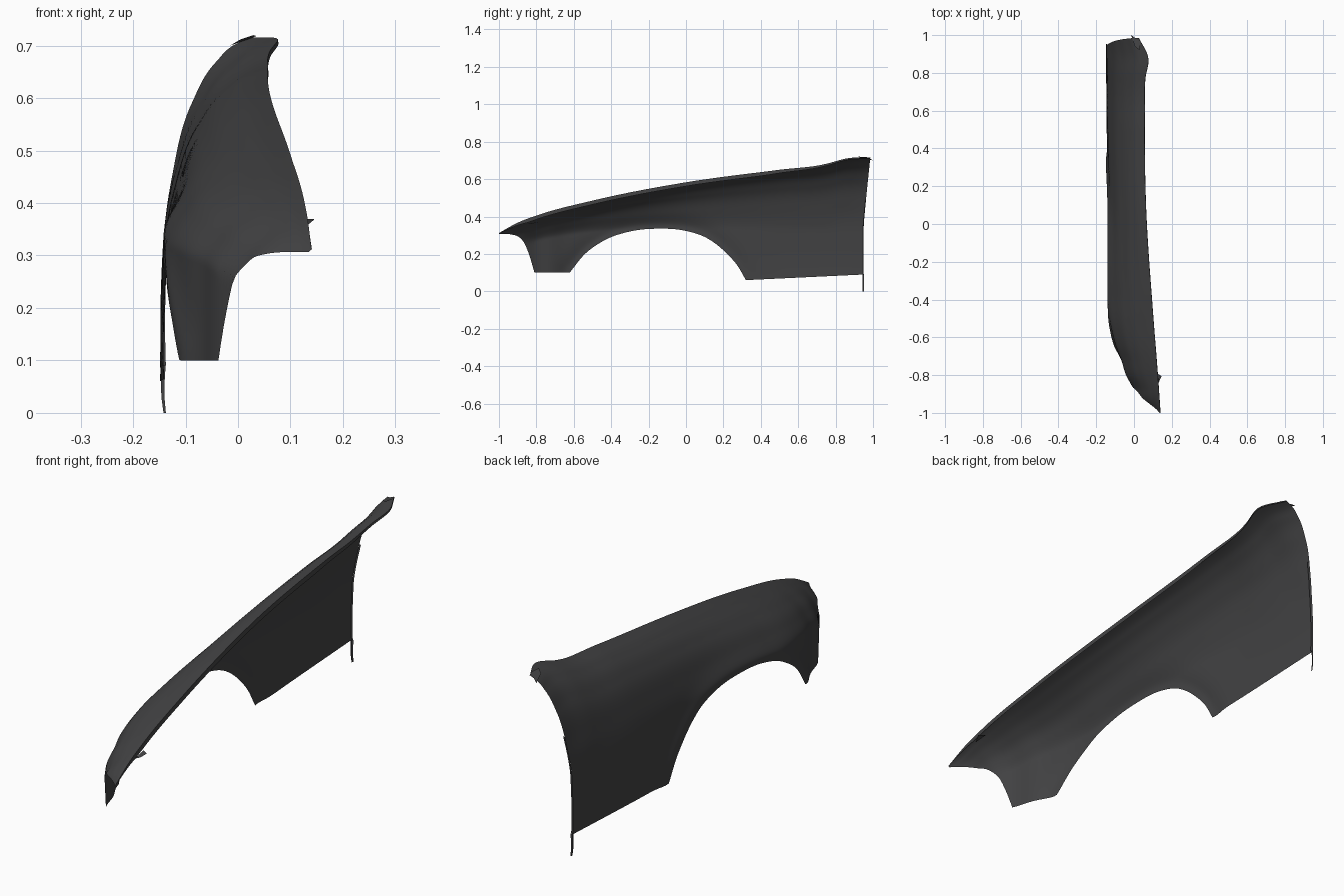
import bpy, bmesh, math
from mathutils import Vector

if "Cube" in bpy.data.objects:
    bpy.data.objects.remove(bpy.data.objects["Cube"])

dark = bpy.data.materials.new("dark_grey")
dark.diffuse_color = (0.055, 0.055, 0.057, 1)
dark.use_nodes = True
dark.node_tree.nodes["Principled BSDF"].inputs["Base Color"].default_value = dark.diffuse_color


def curve(pts):
    """Smooth interpolation through (y, value) points."""
    n = len(pts)
    h = [pts[i+1][0]-pts[i][0] for i in range(n-1)]
    s = [(pts[i+1][1]-pts[i][1]) / h[i] for i in range(n-1)]
    m = [s[0]] + [(s[i-1]*h[i]+s[i]*h[i-1])/(h[i]+h[i-1]) for i in range(1, n-1)] + [s[-1]]

    def f(y):
        y = min(max(y, pts[0][0]), pts[-1][0])
        i = 0
        while i < n-2 and y > pts[i+1][0]:
            i += 1
        d = h[i]
        t = (y-pts[i][0])/d
        return ((2*t**3-3*t*t+1)*pts[i][1] + (t**3-2*t*t+t)*d*m[i]
                + (3*t*t-2*t**3)*pts[i+1][1] + (t**3-t*t)*d*m[i+1])
    return f


# Guide curves along the length
top_z = curve([(-1, .312), (-.9, .367), (-.8, .405), (-.5, .485), (0, .583), (.5, .65),
               (.75, .682), (.85, .712), (.95, .716)])
inner_x = curve([(-1, .14), (-.8, .126), (-.47, .1), (.1, .063), (.6, .057),
                 (.77, .06), (.86, .075), (.95, .025)])
outer_x = curve([(-1, .1), (-.94, .02), (-.87, -.005), (-.8, -.042), (-.72, -.067),
                 (-.65, -.094), (-.55, -.119), (-.35, -.13), (.1, -.13), (.5, -.137), (.95, -.14)])
# Crown profile, its depth and its sharpness
crown = curve([(0, 0), (.03, .16), (.123, .40), (.34, .69), (.7, .91), (1, 1), (1.1, 1)])
crown_depth = curve([(-1, .12), (-.8, .135), (-.5, .165), (0, .245), (.5, .31), (.95, .375)])
crown_power = curve([(-1, 1.35), (-.7, 1.3), (-.3, 1.15), (.2, 1.03), (.95, 1)])
nose_edge = curve([(-1, .307), (-.93, .303), (-.89, .288), (-.86, .25), (-.835, .185), (-.81, .1)])
arch_edge = curve([(-.62, .102), (-.55, .19), (-.45, .265), (-.3, .32), (-.15, .335),
                   (0, .323), (.12, .28), (.22, .2), (.28, .13), (.32, .06)])
arch_pts = [Vector((-.62+.94*i/160, arch_edge(-.62+.94*i/160))) for i in range(161)]


def bottom_z(y):
    if y <= -.81:
        return nose_edge(y)
    if y < -.62:
        return .1
    if y <= .32:
        return arch_edge(y)
    return .06 + .03*(y-.32)/.63


def skin(y, z):
    """Point on the outer skin at station y and height z."""
    zt = top_z(y)
    g = crown(min(1, (zt-z)/crown_depth(y)))**crown_power(y)
    x = inner_x(y) + (outer_x(y)-inner_x(y))*g
    r = min((Vector((y, z))-p).length for p in arch_pts)
    # wheel arch flare with a lip rolled inward at the very edge
    x += -.014*math.exp(-(r/.06)**2) + .005*math.exp(-(r/.02)**2)
    if y > .1 and z < .37:
        x -= .008*math.sin(math.pi*(.37-z)/.4)*min(1, (y-.1)/.4)
    # rear edge leans back toward the top
    lean = .035*max(0, (z-.35)/.36)**1.1 * max(0, (y-.75)/.2)
    return Vector((x, y+lean, z))


def sheet(name, rows):
    """Quad sheet from a grid of points."""
    bm = bmesh.new()
    grid = [[bm.verts.new(p) for p in row] for row in rows]
    for a, b in zip(grid, grid[1:]):
        for i in range(len(a)-1):
            bm.faces.new((a[i], a[i+1], b[i+1], b[i]))
    bmesh.ops.recalc_face_normals(bm, faces=bm.faces)
    me = bpy.data.meshes.new(name)
    bm.to_mesh(me)
    bm.free()
    ob = bpy.data.objects.new(name, me)
    bpy.context.collection.objects.link(ob)
    me.materials.append(dark)
    bpy.context.view_layer.objects.active = ob
    ob.select_set(True)
    bpy.ops.object.shade_smooth_by_angle(angle=math.radians(40))
    ob.select_set(False)
    return ob


# Stations, denser at the nose and the arch ends
stations = []
for a, b, n in [(-1, -.81, 20), (-.81, -.62, 14), (-.62, -.4, 26), (-.4, .1, 28),
                (.1, .32, 28), (.32, .75, 18), (.75, .95, 12)]:
    stations += [a+(b-a)*i/n for i in range(n)]
stations.append(.95)

# Main panel with a short turned-down lip on the inner edge
rows = []
for y in stations:
    zt, zb = top_z(y), bottom_z(y)
    # blend row spacing: fine at the crown and again at the lower edge
    ts = [.75*(i/40)**2 + .25*(1-(1-i/40)**2) for i in range(41)]
    row = [skin(y, zt-(zt-zb)*t) for t in ts]
    lip = .02*min(1, (y+1)/.15)*min(1, (1.1-y)/.7)
    rows.append([row[0]+Vector((.001, 0, -lip-.001))] + row)
sheet("fender_panel", rows)

# Folded hem down the rear edge
hem = [skin(.95, .09+.4*i/16) for i in range(17)]
sheet("rear_hem", [hem, [p+Vector((.009, -.003, 0)) for p in hem]])

# Thin tab hanging below the rear corner
tab = [(-.1465, .092), (-.147, .06), (-.146, .03), (-.142, 0)]
sheet("rear_tab", [[Vector((x+dx*(.5+5*z), y, z)) for x, z in tab]
                   for dx, y in ((0, .945), (0, .952), (.009, .952))])

# Small mounting tabs: hood corner and nose
sheet("top_tab", [[Vector((.005, .94, .712)), Vector((.03, .92, .72))],
                  [Vector((-.015, 1, .7)), Vector((.035, .965, .718))]])
sheet("nose_tab", [[Vector((.12, -.79, .37)), Vector((.146, -.805, .369))],
                   [Vector((.125, -.85, .36)), Vector((.135, -.83, .36))]])
